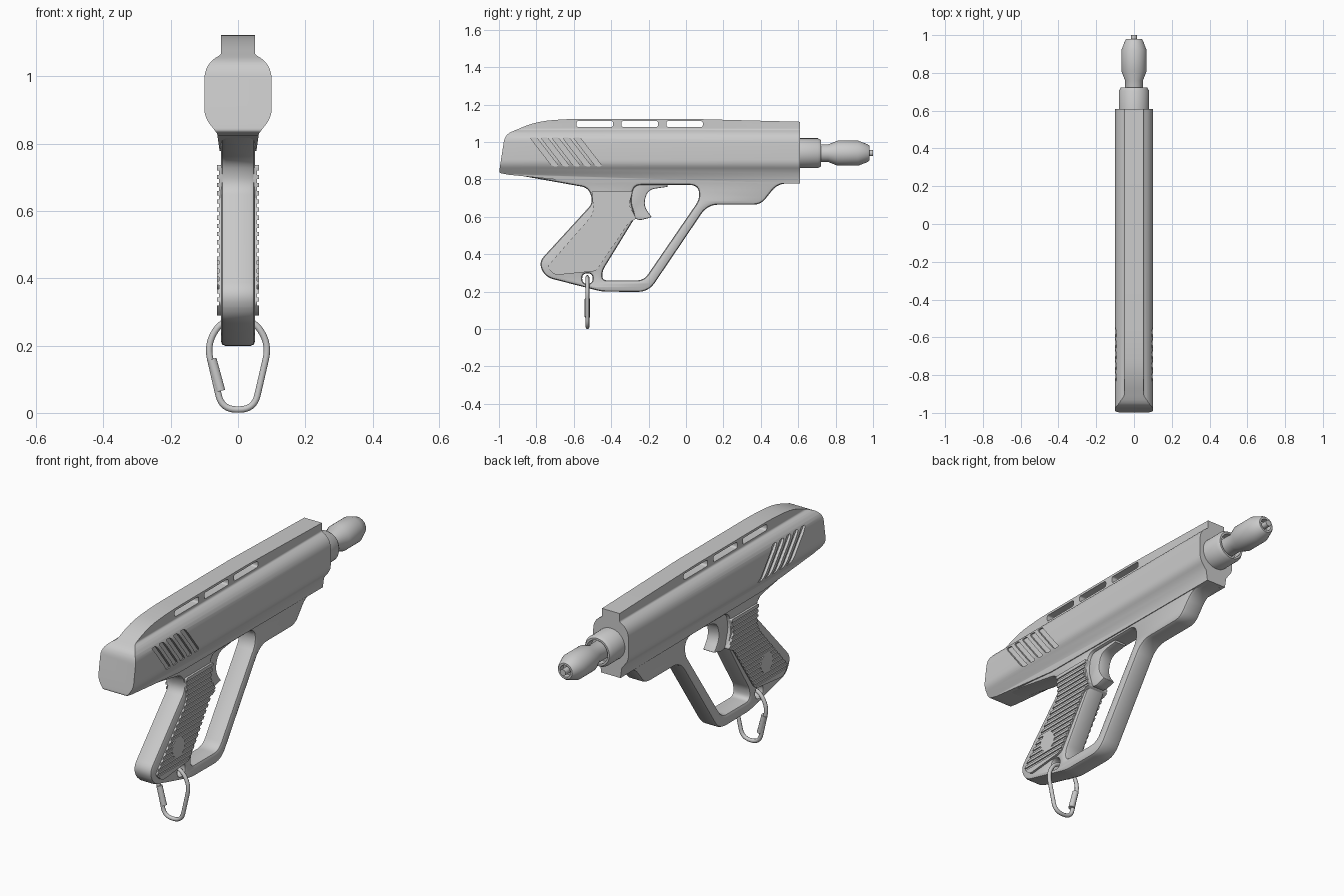
import bpy, bmesh, math
from mathutils import Matrix, Vector

if "Cube" in bpy.data.objects:
    bpy.data.objects.remove(bpy.data.objects["Cube"])

SIDE = Matrix(((0, 0, 1, 0), (1, 0, 0, 0), (0, 1, 0, 0), (0, 0, 0, 1)))    # (y,z) outline, depth in x
FRONT = Matrix(((1, 0, 0, 0), (0, 0, -1, 0), (0, 1, 0, 0), (0, 0, 0, 1)))  # (x,z) outline, depth in y


def rounded(pts, steps=6):
    """Outline from corners (a, b, optional corner size)."""
    out = []
    for i, p in enumerate(pts):
        c, r = Vector(p[:2]), (p[2] if len(p) > 2 else 0)
        if not r:
            out.append(c)
            continue
        a = c + (Vector(pts[i - 1][:2]) - c).normalized() * r
        b = c + (Vector(pts[(i + 1) % len(pts)][:2]) - c).normalized() * r
        for k in range(steps + 1):
            t = k / steps
            out.append(a * (1 - t) ** 2 + c * 2 * t * (1 - t) + b * t * t)
    return out


def activate(ob):
    bpy.ops.object.select_all(action='DESELECT')
    ob.select_set(True)
    bpy.context.view_layer.objects.active = ob


def smooth(ob, angle=32):
    activate(ob)
    bpy.ops.object.shade_smooth_by_angle(angle=math.radians(angle))


def clean(ob):
    bm = bmesh.new()
    bm.from_mesh(ob.data)
    bmesh.ops.remove_doubles(bm, verts=bm.verts, dist=0.0002)
    bmesh.ops.recalc_face_normals(bm, faces=bm.faces)
    bm.to_mesh(ob.data)
    bm.free()


def prism(name, outlines, half, bevel=0, shift=(0, 0, 0), plane=SIDE):
    """Extruded outline(s); inner outlines become holes."""
    cu = bpy.data.curves.new(name, 'CURVE')
    cu.dimensions, cu.fill_mode = '2D', 'BOTH'
    cu.extrude, cu.bevel_depth, cu.offset, cu.bevel_resolution = half - bevel, bevel, -bevel, 1
    for o in outlines:
        pts = rounded(o)
        s = cu.splines.new('POLY')
        s.points.add(len(pts) - 1)
        for q, p in zip(s.points, pts):
            q.co = (p.x, p.y, 0, 1)
        s.use_cyclic_u = True
    ob = bpy.data.objects.new(name, cu)
    bpy.context.collection.objects.link(ob)
    activate(ob)
    bpy.ops.object.convert(target='MESH')
    ob = bpy.context.object
    ob.data.transform(Matrix.Translation(shift) @ plane)
    clean(ob)
    return ob


def boolean(ob, cutter, op='DIFFERENCE'):
    m = ob.modifiers.new('cut', 'BOOLEAN')
    m.object, m.operation, m.solver = cutter, op, 'EXACT'
    activate(ob)
    bpy.ops.object.modifier_apply(modifier=m.name)
    bpy.data.objects.remove(cutter)


def box(y, z, r):
    return [(y - r, z - r, r), (y + r, z - r, r), (y + r, z + r, r), (y - r, z + r, r)]


# body: cross-section swept along y, trimmed by the side outline
half_section = [(.05, 1.14), (.05, 1.065, .008), (.1, 1.04, .05), (.1, .88, .025), (.062, .83), (.052, .76)]
section = half_section + [(-p[0], *p[1:]) for p in reversed(half_section)]
body = prism('body', [section], .85, shift=(0, -.195, 0), plane=FRONT)
trim = prism('trim', [[(-1, .835, .012), (-.968, 1.04, .04), (-.8, 1.11, .08), (-.62, 1.124, .08),
                       (0, 1.124), (.61, 1.108), (.61, .778), (-.55, .785), (-.95, .825)]], .3)
boolean(body, trim, 'INTERSECT')

# sight-rail slots through the ridge
slots = [[(y, 1.08, .012), (y + .195, 1.08, .012), (y + .195, 1.112, .012), (y, 1.112, .012)]
         for y in (-.585, -.345, -.105)]
boolean(body, prism('slot_cutter', slots, .2))

# slanted grip grooves at the rear, both sides
grooves = [[(y, 1.025, .012), (y + .035, 1.025, .012), (y + .155, .87, .012), (y + .12, .87, .012)]
           for y in (-.835 + .058 * i for i in range(5))]
for s in (-1, 1):
    boolean(body, prism('groove_cutter', grooves, .022, shift=(s * .108, 0, 0)))
smooth(body)

# frame: grip, guard loop and front bracket in one piece with two holes
outer = [(-.97, .835), (-.52, .755, .04), (-.497, .675, .035), (-.79, .355, .045), (-.75, .277, .04),
         (-.45, .2, .03), (-.2, .198, .06), (.115, .665, .06), (.4, .665, .04), (.49, .778, .05),
         (.59, .778), (.59, .85), (-.9, .87)]
guard_hole = [(-.28, .77, .04), (.07, .77, .05), (.07, .69, .03), (-.225, .26, .04), (-.45, .26, .03),
              (-.445, .315, .02), (-.27, .6, .02), (-.295, .68, .03)]
frame = prism('frame', [outer, guard_hole, box(-.527, .27, .028)], .051, bevel=.015)
smooth(frame)

# trigger
trigger = prism('trigger', [[(-.31, .79), (-.31, .61), (-.25, .58, .02), (-.183, .598, .005), (-.228, .66, .04),
                             (-.205, .745, .04), (-.1, .76), (-.1, .79)]], .033, bevel=.006)
smooth(trigger)

# ribbed grip panel
panel = prism('grip_panel', [[(-.505, .737, .01), (-.285, .737, .01), (-.305, .665, .02), (-.265, .59, .01),
                              (-.305, .57, .01), (-.48, .31, .02), (-.7, .288, .02), (-.745, .33, .02),
                              (-.492, .62, .04)]], .062)
bm = bmesh.new()
for i in range(17):
    for s in (-1, 1):
        bmesh.ops.create_cube(bm, size=1, matrix=Matrix.Translation((s * .076, -.5, .325 + .0243 * i))
                              @ Matrix.Diagonal((.04, 1, .012, 1)))
me = bpy.data.meshes.new('rib_cutter')
bm.to_mesh(me)
bm.free()
ribs = bpy.data.objects.new('rib_cutter', me)
bpy.context.collection.objects.link(ribs)
boolean(panel, ribs)
smooth(panel)

# round medallion on both grip sides
bpy.ops.mesh.primitive_cylinder_add(vertices=32, radius=.05, depth=.124, location=(0, -.57, .41),
                                    rotation=(0, math.pi / 2, 0))
bpy.context.object.name = 'grip_medallion'
smooth(bpy.context.object)

# nozzle: collar, neck, chuck and tip turned round the barrel axis
profile = [(.58, 0), (.58, .08), (.705, .08), (.722, .07), (.722, .06), (.68, .06), (.68, .047), (.76, .047),
           (.81, .067), (.92, .067), (.972, .047), (.98, .04), (.98, .03), (.95, .03), (.95, .016),
           (1, .016), (1, 0)]
bm = bmesh.new()
vs = [bm.verts.new((0, y, .94 + r)) for y, r in profile]
es = [bm.edges.new(e) for e in zip(vs, vs[1:])]
bmesh.ops.spin(bm, geom=vs + es, cent=(0, 0, .94), axis=(0, 1, 0), angle=math.tau, steps=40)
me = bpy.data.meshes.new('nozzle')
bm.to_mesh(me)
bm.free()
nozzle = bpy.data.objects.new('nozzle', me)
bpy.context.collection.objects.link(nozzle)
clean(nozzle)
smooth(nozzle)


def tube(name, pts, radius, cyclic):
    cu = bpy.data.curves.new(name, 'CURVE')
    cu.dimensions, cu.bevel_depth, cu.bevel_resolution, cu.use_fill_caps = '3D', radius, 3, True
    s = cu.splines.new('POLY')
    s.points.add(len(pts) - 1)
    for q, p in zip(s.points, pts):
        q.co = (p[0], -.527, p[1], 1)
    s.use_cyclic_u = cyclic
    ob = bpy.data.objects.new(name, cu)
    bpy.context.collection.objects.link(ob)
    activate(ob)
    bpy.ops.object.convert(target='MESH')
    clean(bpy.context.object)
    smooth(bpy.context.object, 40)


# hanging clip with its sleeve
loop = [(.048, .01, .044), (.093, .205, .045), (.045, .278, .04)]
tube('clip_ring', rounded(loop + [(-x, z, r) for x, z, r in reversed(loop)], 8), .01, True)
tube('clip_sleeve', [(-.078, .16), (-.052, .065)], .015, False)
